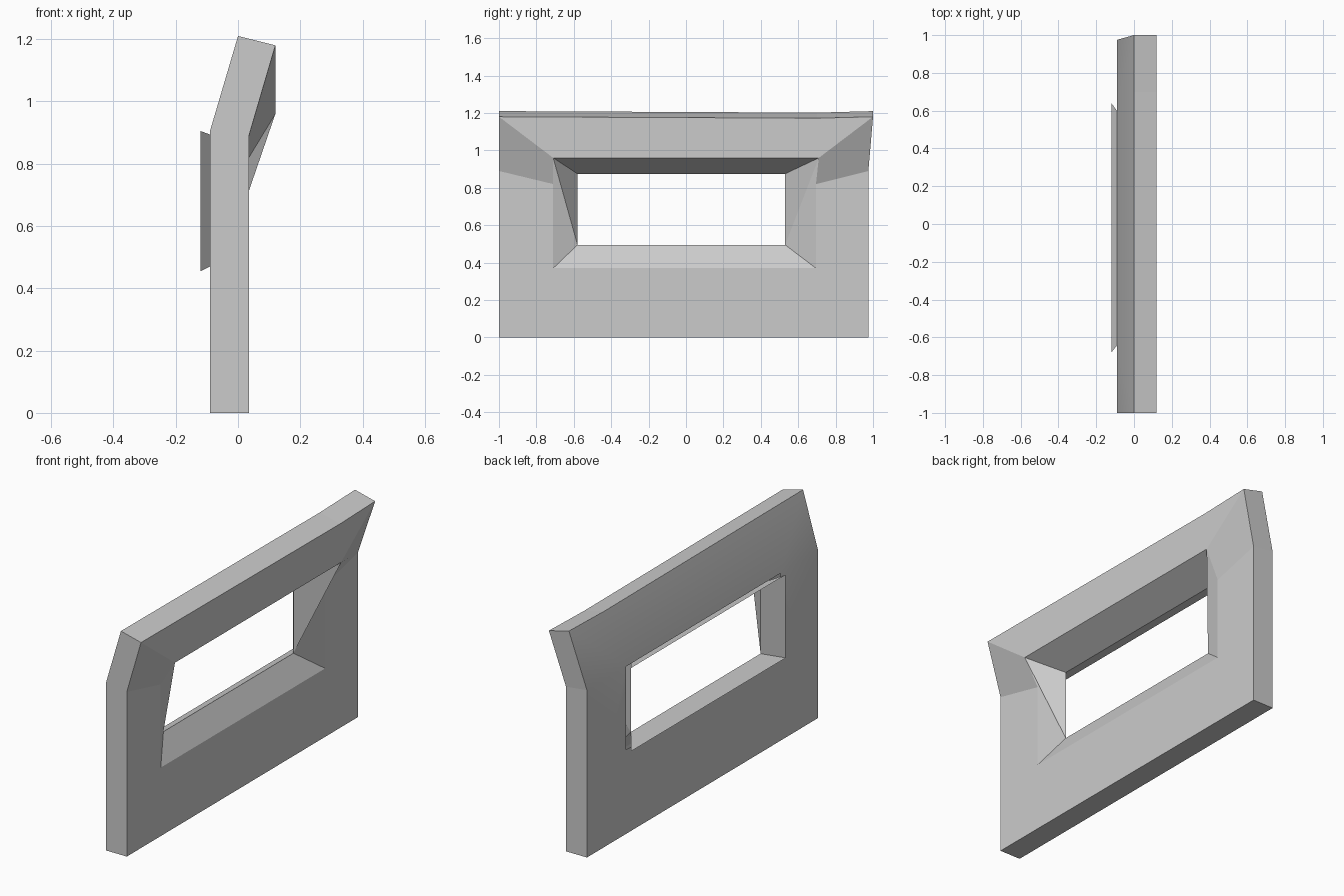
import bpy

if "Cube" in bpy.data.objects:
    bpy.data.objects.remove(bpy.data.objects["Cube"])


def make(name, rings, faces, smooth=()):
    """rings: dict letter -> points; faces: strings such as 'F0 F1 I1 I0'."""
    index, verts = {}, []
    for key, pts in rings.items():
        for i, p in enumerate(pts):
            index[f"{key}{i}"] = len(verts)
            verts.append(p)
    mesh = bpy.data.meshes.new(name)
    mesh.from_pydata(verts, [], [[index[k] for k in f.split()] for f in faces])
    for poly, f in zip(mesh.polygons, faces):
        poly.use_smooth = f in smooth
    mesh.update()
    obj = bpy.data.objects.new(name, mesh)
    bpy.context.collection.objects.link(obj)
    return obj


def rect(x, y0, y1, z0, z1):
    return [(x, y0, z0), (x, y1, z0), (x, y1, z1), (x, y0, z1)]


def outline(x_low, x_top, z_bend, z_top):
    # Wall outline with the head leaning over and a slight dip in the top edge
    return [(x_low, -1, 0), (x_low, 0.975, 0), (x_low, 0.975, z_bend),
            (x_top, 1, z_top), (x_top, 0.7, z_top - 0.008),
            (x_top, -1, z_top), (x_low, -1, z_bend)]


front = outline(0.035, 0.12, 0.89, 1.18)
back = outline(-0.09, 0.0, 0.905, 1.21)

# Outer edge of the window recess, overhanging at the top
recess = [(0.035, -0.71, 0.37), (0.035, 0.695, 0.37), (0.035, 0.695, 0.82),
          (0.12, 0.71, 0.96), (0.12, -0.71, 0.96), (0.035, -0.71, 0.82)]
hole = rect(-0.09, -0.68, 0.64, 0.455, 0.905)
throat = rect(-0.04, -0.58, 0.53, 0.495, 0.875)
lip = rect(-0.12, -0.68, 0.64, 0.455, 0.905)

# Wall: rim, recessed face and back face
rim = [f"F{i} K{i} K{(i + 1) % 7} F{(i + 1) % 7}" for i in range(7)]
face = ["F0 F1 I1 I0", "F1 F2 I2 I1", "F2 F3 I3 I2",
        "F3 F4 F5 I4 I3", "F5 F6 I5 I4", "F6 F0 I0 I5"]
rear = ["K0 H0 H1 K1", "K1 H1 H2 K2", "K0 K6 H3 H0",
        "K2 H2 H3 K6 K5 K4 K3"]
make("wall", {"F": front, "K": back, "I": recess, "H": hole}, rim + face + rear, rear)

# Window lining: slopes in to the throat, then flares out past the back
slopes = ["I0 I1 T1 T0", "I1 I2 I3 T1", "T1 I3 T2",
          "I3 I4 T3 T2", "I4 I5 I0 T0", "I4 T0 T3"]
flare = [f"T{i} T{(i + 1) % 4} L{(i + 1) % 4} L{i}" for i in range(4)]
make("window_lining", {"I": recess, "T": throat, "L": lip}, slopes + flare)
